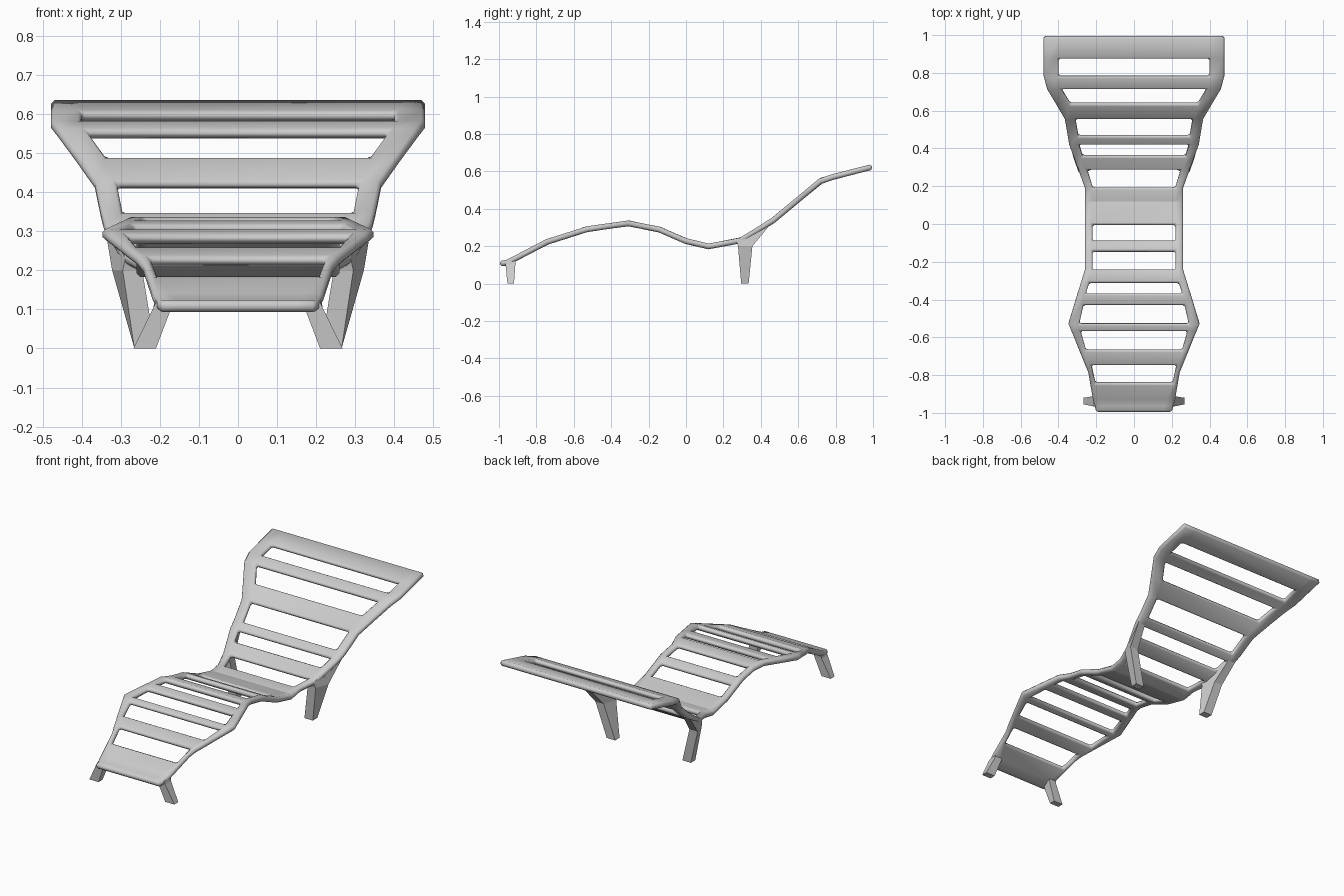
import bpy, bmesh

if "Cube" in bpy.data.objects:
    bpy.data.objects.remove(bpy.data.objects["Cube"])

# side profile of the top surface (y, z)
PROFILE = [(-0.995, 0.123), (-0.965, 0.125), (-0.93, 0.142), (-0.75, 0.236), (-0.53, 0.306),
           (-0.31, 0.337), (-0.14, 0.304), (0, 0.243), (0.12, 0.214), (0.29, 0.245),
           (0.46, 0.352), (0.71, 0.56), (0.78, 0.584), (0.99, 0.638)]
# plan outline (y, half width)
OUTLINE = [(-0.995, 0.2), (-0.93, 0.218), (-0.79, 0.242), (-0.53, 0.347), (-0.24, 0.26),
           (0.19, 0.26), (0.415, 0.343), (0.55, 0.366), (0.71, 0.46), (0.78, 0.478), (0.99, 0.478)]
# slots (y start, y end, half width at start, half width at end)
SLOTS = [(-0.847, -0.75, 0.205, 0.225), (-0.67, -0.57, 0.255, 0.283), (-0.53, -0.43, 0.29, 0.267),
         (-0.37, -0.31, 0.255, 0.237), (-0.24, -0.14, 0.22, 0.22), (-0.085, 0, 0.22, 0.22),
         (0.19, 0.285, 0.218, 0.248), (0.355, 0.415, 0.272, 0.292), (0.46, 0.55, 0.295, 0.31),
         (0.63, 0.71, 0.338, 0.385), (0.78, 0.873, 0.4, 0.4)]


def interp(table, y):
    if y <= table[0][0]:
        return table[0][1]
    for (a, va), (b, vb) in zip(table, table[1:]):
        if y <= b:
            return va + (vb - va) * (y - a) / (b - a)
    return table[-1][1]


def make_object(name, bm):
    bmesh.ops.recalc_face_normals(bm, faces=bm.faces)
    mesh = bpy.data.meshes.new(name)
    bm.to_mesh(mesh)
    bm.free()
    obj = bpy.data.objects.new(name, mesh)
    bpy.context.collection.objects.link(obj)
    return obj


def add_bevel(obj, width):
    mod = obj.modifiers.new("chamfer", 'BEVEL')
    mod.width, mod.segments = width, 1
    mod.limit_method, mod.angle_limit = 'ANGLE', 0.8


# slotted wavy lounger panel: two side rails joined by slats
inner = [(-0.995, 0.15)] + [p for a, b, wa, wb in SLOTS for p in ((a, wa), (b, wb))] + [(0.99, 0.4)]
stations = []
for y in sorted([s[0] for s in SLOTS] + [s[1] for s in SLOTS] + [p[0] for p in PROFILE + OUTLINE]):
    if not stations or y - stations[-1] > 0.008:
        stations.append(y)
bm = bmesh.new()
rows = []
for y in stations:
    w, wi, z = interp(OUTLINE, y), interp(inner, y), interp(PROFILE, y)
    rows.append([bm.verts.new((x, y, z)) for x in (-w, -wi, wi, w)])
for y0, y1, r0, r1 in zip(stations, stations[1:], rows, rows[1:]):
    mid = (y0 + y1) / 2
    for i in range(3):
        if i == 1 and any(s[0] < mid < s[1] for s in SLOTS):
            continue
        bm.faces.new((r0[i], r0[i + 1], r1[i + 1], r1[i]))
panel = make_object("lounger_panel", bm)
if panel.data.polygons[0].normal.z < 0:
    panel.data.flip_normals()
solid = panel.modifiers.new("thickness", 'SOLIDIFY')
solid.thickness, solid.offset, solid.use_even_offset = 0.03, -1, True
add_bevel(panel, 0.009)
bpy.context.view_layer.objects.active = panel
panel.select_set(True)
bpy.ops.object.shade_smooth_by_angle(angle=0.4)


# tapered legs from stacked four-corner rings
def leg(name, rings, side):
    bm = bmesh.new()
    loops = [[bm.verts.new((side * x, y, z)) for x, y, z in ring] for ring in rings]
    for a, b in zip(loops, loops[1:]):
        for i in range(4):
            j = (i + 1) % 4
            bm.faces.new((a[i], a[j], b[j], b[i]))
    bm.faces.new(loops[0])
    bm.faces.new(loops[-1])
    make_object(name, bm)


def flat_ring(x0, x1, y0, y1, z):
    return [(x0, y0, z), (x1, y0, z), (x1, y1, z), (x0, y1, z)]


FRONT = [flat_ring(0.21, 0.268, -0.955, -0.92, 0), flat_ring(0.17, 0.216, -0.965, -0.912, 0.105),
         [(0.165, -0.965, 0.117), (0.21, -0.965, 0.117), (0.212, -0.905, 0.145), (0.165, -0.905, 0.145)]]
# the rear legs flare into a gusset under the side rails
REAR = [flat_ring(0.212, 0.265, 0.295, 0.335, 0),
        [(0.245, 0.278, 0.2), (0.295, 0.278, 0.2), (0.322, 0.355, 0.2), (0.27, 0.355, 0.2)],
        [(0.248, 0.27, 0.23), (0.288, 0.27, 0.23), (0.346, 0.475, 0.345), (0.304, 0.475, 0.345)]]
for side, label in ((-1, "left"), (1, "right")):
    leg("front_leg_" + label, FRONT, side)
    leg("rear_leg_" + label, REAR, side)
